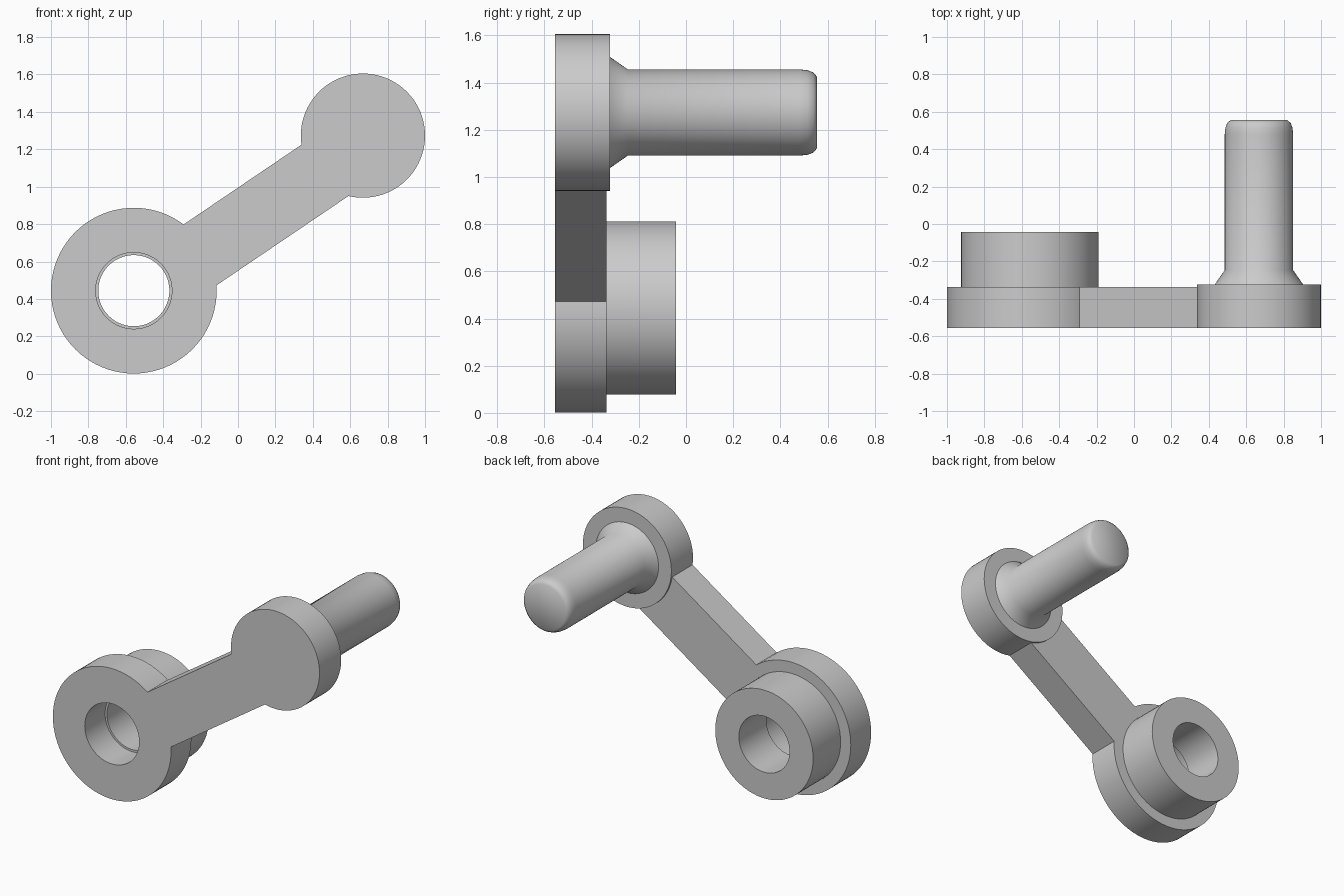
import bpy, bmesh, math
from mathutils import Matrix, Vector

if "Cube" in bpy.data.objects:
    bpy.data.objects.remove(bpy.data.objects["Cube"], do_unlink=True)

GREY = (0.6, 0.6, 0.6, 1)
metal = bpy.data.materials.new("plain grey metal")
metal.use_nodes = True
metal.diffuse_color = GREY
metal.node_tree.nodes["Principled BSDF"].inputs["Base Color"].default_value = GREY

HUB = Vector((-0.557, 0, 0.444))
DISC = Vector((0.668, 0, 1.273))
FRONT, BACK = -0.555, -0.337
SEGMENTS = 80


def finish(bm, name):
    bmesh.ops.recalc_face_normals(bm, faces=bm.faces[:])
    mesh = bpy.data.meshes.new(name)
    bm.to_mesh(mesh)
    bm.free()
    mesh.materials.append(metal)
    obj = bpy.data.objects.new(name, mesh)
    bpy.context.collection.objects.link(obj)
    return obj


def turned(name, centre, profile, hollow=False):
    """Turn (radius, y) points about the y axis through centre."""
    bm = bmesh.new()
    rings = []
    for radius, y in profile:
        ring = []
        for i in range(SEGMENTS):
            a = math.tau * i / SEGMENTS
            ring.append(bm.verts.new(centre + Vector((radius * math.cos(a), y, radius * math.sin(a)))))
        rings.append(ring)
    pairs = list(zip(rings, rings[1:]))
    if hollow:
        pairs.append((rings[-1], rings[0]))
    else:
        bm.faces.new(rings[0])
        bm.faces.new(rings[-1])
    for a, b in pairs:
        for i in range(SEGMENTS):
            j = (i + 1) % SEGMENTS
            bm.faces.new((a[i], a[j], b[j], b[i]))
    return finish(bm, name)


def activate(obj):
    bpy.ops.object.select_all(action='DESELECT')
    obj.select_set(True)
    bpy.context.view_layer.objects.active = obj


# Bored hub with a narrower boss behind it and a stepped hole
crank = turned("crank_lever", HUB, [
    (0.204, FRONT), (0.443, FRONT), (0.443, BACK), (0.367, BACK),
    (0.367, -0.042), (0.19, -0.042), (0.19, BACK), (0.204, BACK)], hollow=True)

# End disc with a tapered collar and a round-nosed pin
disc_and_pin = turned("disc_and_pin", DISC, [
    (0.332, FRONT), (0.332, -0.323), (0.236, -0.323), (0.183, -0.247),
    (0.183, 0.48), (0.179, 0.515), (0.17, 0.54), (0.152, 0.555)])

# Slanted arm, set slightly below the line between the two centres
along = DISC - HUB
direction = along.normalized()
across = Vector((-direction.z, 0, direction.x))
bm = bmesh.new()
corners = [HUB + direction * t + across * s
           for t, s in ((0.3, -0.224), (along.length, -0.224), (along.length, 0.144), (0.3, 0.144))]
face = bm.faces.new([bm.verts.new(c + Vector((0, FRONT, 0))) for c in corners])
extruded = bmesh.ops.extrude_face_region(bm, geom=[face])["geom"]
bmesh.ops.translate(bm, vec=(0, BACK - FRONT, 0),
                    verts=[v for v in extruded if isinstance(v, bmesh.types.BMVert)])
arm = finish(bm, "arm")

# Weld the parts into one solid
for part in (arm, disc_and_pin):
    activate(crank)
    weld = crank.modifiers.new("weld", 'BOOLEAN')
    weld.operation = 'UNION'
    weld.solver = 'EXACT'
    weld.object = part
    bpy.ops.object.modifier_apply(modifier=weld.name)
    bpy.data.objects.remove(part, do_unlink=True)

activate(crank)
bpy.ops.object.shade_smooth_by_angle(angle=math.radians(40))
